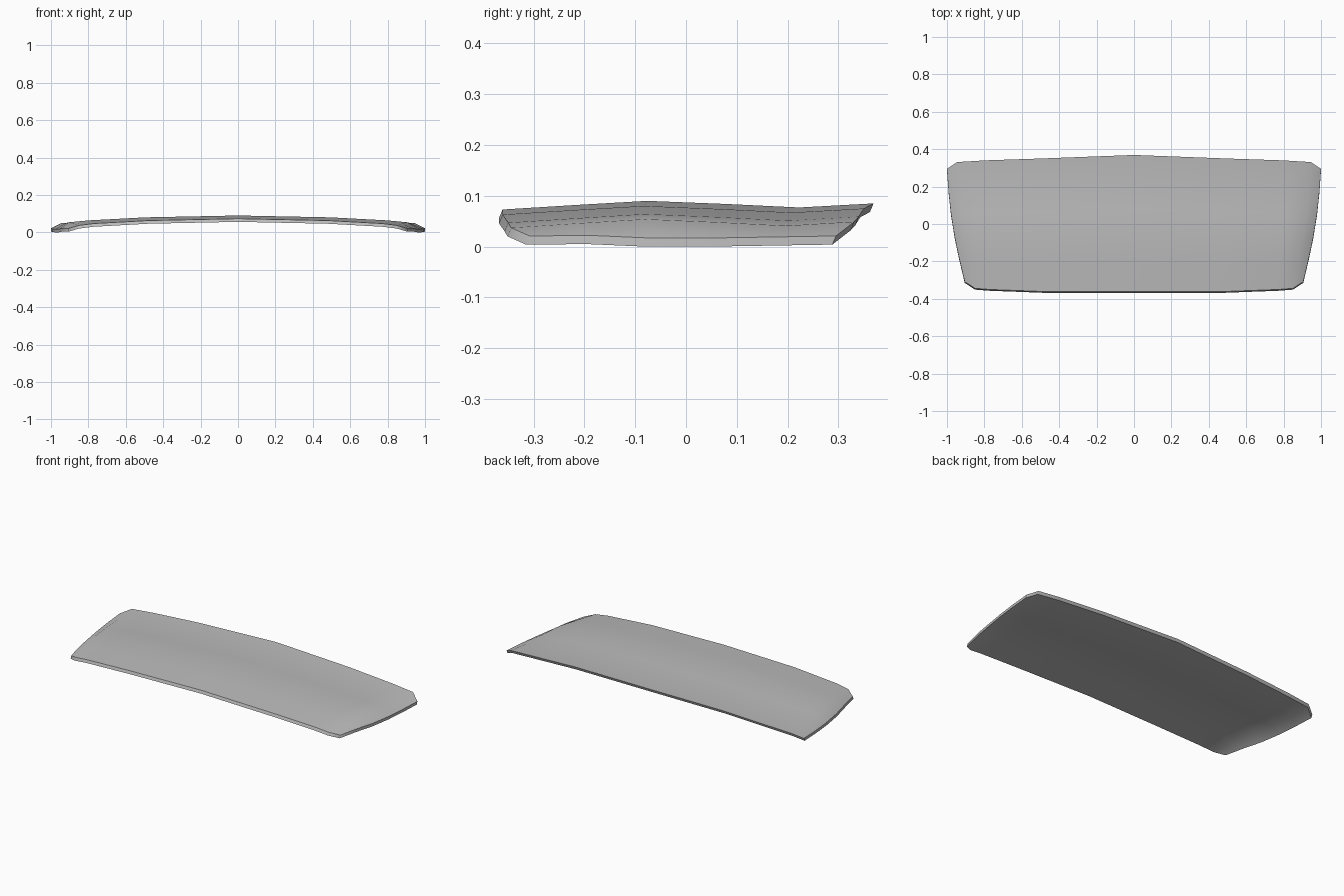
import bpy
import bmesh
import math
from mathutils import Vector

cube = bpy.data.objects.get("Cube")
if cube:
    bpy.data.objects.remove(cube)

# Plain grey panel colour
GREY = (0.5, 0.5, 0.5, 1.0)
mat = bpy.data.materials.new("panel_grey")
mat.use_nodes = True
mat.diffuse_color = GREY
mat.node_tree.nodes["Principled BSDF"].inputs["Base Color"].default_value = GREY

# Fore-and-aft rows, heights along the centre line and along the side rim
ROWS = [0, 0.2, 0.39, 0.6, 0.8, 1]
CROWN = [0.073, 0.082, 0.09, 0.084, 0.077, 0.085]
RIM = [0.021, 0.022, 0.017, 0.017, 0.019, 0.021]

# Half the columns: front (x, y), back (x, y), drop below the crown
COLUMNS = [
    ((0, -0.361), (0, 0.369), 0),
    ((0.48, -0.361), (0.5, 0.35), 0.01),
    ((0.77, -0.35), (0.8, 0.34), 0.026),
    ((0.85, -0.344), (0.945, 0.331), 0.036),
    ((0.905, -0.308), (1.0, 0.295), None),
]
SIDE_BOW = 0.018
THICKNESS = Vector((0, -0.007, -0.017))


def column_points(column, side):
    """Points of one column from the front edge to the back edge."""
    front, back, drop = column
    points = []
    for t, crown, rim in zip(ROWS, CROWN, RIM):
        x = front[0] + (back[0] - front[0]) * t
        y = front[1] + (back[1] - front[1]) * t
        x += SIDE_BOW * x * math.sin(math.pi * t)
        z = rim if drop is None else crown - drop
        points.append((side * x, y, z))
    return points


# Curved outer skin
bm = bmesh.new()
layout = [(c, -1) for c in reversed(COLUMNS[1:])] + [(c, 1) for c in COLUMNS]
grid = [[bm.verts.new(p) for p in column_points(c, s)] for c, s in layout]
for a, b in zip(grid, grid[1:]):
    for j in range(len(ROWS) - 1):
        bm.faces.new((a[j], b[j], b[j + 1], a[j + 1]))

# Underside and rim walls
result = bmesh.ops.extrude_face_region(bm, geom=bm.faces[:], use_keep_orig=True)
lower = [g for g in result["geom"] if isinstance(g, bmesh.types.BMVert)]
bmesh.ops.translate(bm, verts=lower, vec=THICKNESS)
bmesh.ops.recalc_face_normals(bm, faces=bm.faces[:])

mesh = bpy.data.meshes.new("curved_panel")
bm.to_mesh(mesh)
bm.free()
mesh.materials.append(mat)
panel = bpy.data.objects.new("curved_panel", mesh)
bpy.context.collection.objects.link(panel)

# Smooth skin with crisp rim edges
bpy.ops.object.select_all(action="DESELECT")
panel.select_set(True)
bpy.context.view_layer.objects.active = panel
bpy.ops.object.shade_smooth_by_angle(angle=math.radians(40))
